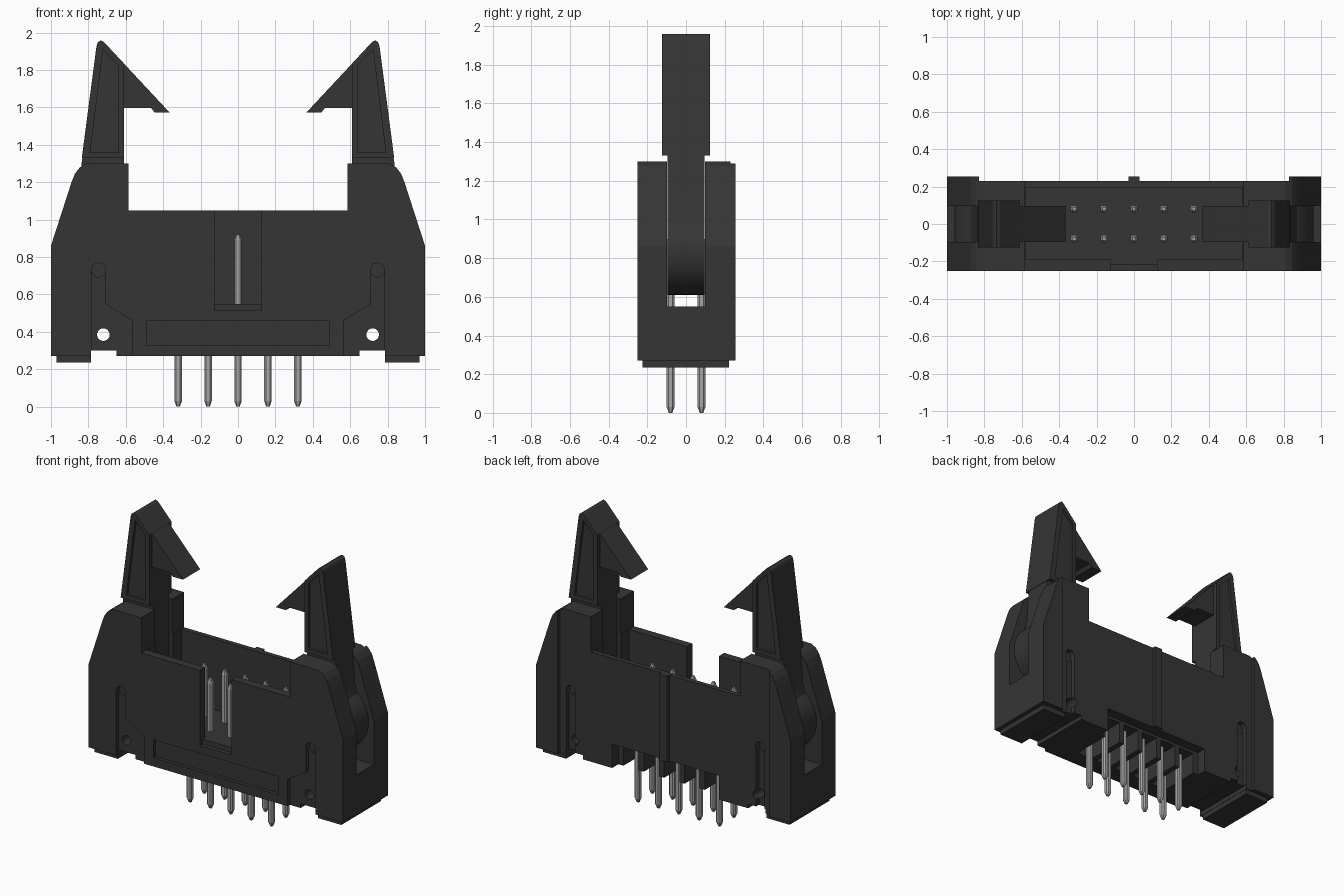
import bpy, bmesh, math
from math import cos, sin, radians

if "Cube" in bpy.data.objects:
    bpy.data.objects.remove(bpy.data.objects["Cube"], do_unlink=True)


def material(name, value):
    m = bpy.data.materials.new(name)
    m.use_nodes = True
    m.diffuse_color = (value, value, value, 1)
    m.node_tree.nodes["Principled BSDF"].inputs["Base Color"].default_value = (value, value, value, 1)
    return m


BLACK = material("black plastic", 0.036)
METAL = material("pin metal", 0.38)


def finish(name, bm, mat):
    bmesh.ops.recalc_face_normals(bm, faces=bm.faces)
    mesh = bpy.data.meshes.new(name)
    bm.to_mesh(mesh)
    bm.free()
    mesh.materials.append(mat)
    ob = bpy.data.objects.new(name, mesh)
    bpy.context.collection.objects.link(ob)
    return ob


def prism(name, pts, y0, y1, side=1):
    """Extrude an x-z outline along y, optionally mirrored in x."""
    bm = bmesh.new()
    face = bm.faces.new([bm.verts.new((side * x, y0, z)) for x, z in pts])
    out = bmesh.ops.extrude_face_region(bm, geom=[face])["geom"]
    for v in out:
        if isinstance(v, bmesh.types.BMVert):
            v.co.y = y1
    return finish(name, bm, BLACK)


def box(name, x0, x1, y0, y1, z0, z1, side=1):
    return prism(name, [(x0, z0), (x1, z0), (x1, z1), (x0, z1)], y0, y1, side)


def arc(cx, cz, r, a0, a1, n):
    return [(cx + r * cos(radians(a0 + (a1 - a0) * i / n)),
             cz + r * sin(radians(a0 + (a1 - a0) * i / n))) for i in range(n + 1)]


def disc(cx, cz, r, y0, y1, side):
    return prism("cutter", arc(cx, cz, r, 0, 337.5, 15), y0, y1, side)


def cut(target, cutter):
    mod = target.modifiers.new("cut", "BOOLEAN")
    mod.operation, mod.solver, mod.object = "DIFFERENCE", "EXACT", cutter
    bpy.context.view_layer.objects.active = target
    bpy.ops.object.modifier_apply(modifier=mod.name)
    bpy.data.objects.remove(cutter, do_unlink=True)


def cut_box(target, *dims, side=1):
    cut(target, box("cutter", *dims, side))


# Housing outline with the two tall end towers
half = [(1, 0.27), (1, 0.86), (0.89, 1.2), (0.872, 1.245), (0.845, 1.28),
        (0.81, 1.3), (0.585, 1.3), (0.585, 1.05)]
body = prism("housing", half + [(-x, z) for x, z in reversed(half)], -0.25, 0.255)
cut_box(body, -0.83, 0.83, 0.23, 0.4, 0, 1.5)

# Pin cavity, polarising notch and shallow front panel
cut_box(body, -0.58, 0.58, -0.19, 0.195, 0.55, 1.2)
cut_box(body, -0.125, 0.125, -0.4, -0.1, 0.55, 1.2)
cut_box(body, -0.125, 0.125, -0.4, -0.22, 0.515, 1.2)
cut_box(body, -0.49, 0.49, -0.4, -0.225, 0.33, 0.46)

# Comb of pin channels open to the back and underneath
cut_box(body, -0.42, 0.42, 0.16, 0.4, 0.1, 0.44)
for i in range(5):
    x = (i - 2) * 0.16
    cut_box(body, x - 0.06, x + 0.06, -0.13, 0.3, 0.1, 0.42)

# Tower details on both ends
for s in (1, -1):
    cut_box(body, 0.5, 1.2, -0.097, 0.097, 0.55, 1.5, side=s)
    cut_box(body, 0.65, 0.785, -0.5, 0.5, 0.1, 0.3, side=s)
    relief = [(0.783, 0.2), (0.783, 0.73), (0.71, 0.73), (0.71, 0.55),
              (0.565, 0.46), (0.565, 0.2)]
    cut(body, prism("cutter", relief, -0.4, -0.225, s))
    cut_box(body, 0.712, 0.78, 0.2, 0.4, 0.2, 0.73, side=s)
    cut(body, disc(0.746, 0.73, 0.038, -0.4, -0.21, s))
    cut(body, disc(0.746, 0.73, 0.038, 0.19, 0.4, s))
    cut(body, disc(0.72, 0.385, 0.034, -0.5, 0.5, s))

box("key_rib", -0.03, 0.03, 0.22, 0.255, 0.44, 1.05)

# Feet and swinging latches
for s, label in ((1, "left"), (-1, "right")):
    box(label + "_foot", 0.787, 0.97, -0.225, 0.222, 0.235, 0.28, s)

    barrel = arc(0.73, 0.84, 0.23, -90, 52, 18)
    leg = prism(label + "_latch_leg",
                barrel + [(0.85, 1.09), (0.837, 1.3), (0.83, 1.34), (0.61, 1.34), (0.61, 0.61)],
                -0.096, 0.096, s)
    head = prism(label + "_latch_head",
                 [(0.835, 1.33), (0.757, 1.925), (0.75, 1.947), (0.735, 1.959),
                  (0.717, 1.95), (0.61, 1.835), (0.61, 1.33)], -0.125, 0.125, s)
    panel = [(0.79, 1.36), (0.722, 1.91), (0.64, 1.825), (0.64, 1.36)]
    for y0, y1 in ((-0.3, -0.108), (0.108, 0.3)):
        cut(head, prism("cutter", panel, y0, y1, s))
    prism(label + "_latch_hook",
          [(0.62, 1.845), (0.365, 1.572), (0.445, 1.572), (0.465, 1.597), (0.62, 1.597)],
          -0.097, 0.097, s)
    bpy.ops.object.select_all(action="DESELECT")
    leg.select_set(True)
    bpy.context.view_layer.objects.active = leg
    bpy.ops.object.shade_smooth_by_angle(angle=radians(25))


def pin(name, x, y):
    """Chamfered square pin with tapered ends."""
    bm = bmesh.new()
    w, c = 0.02, 0.011
    section = [(w, c), (c, w), (-c, w), (-w, c), (-w, -c), (-c, -w), (c, -w), (w, -c)]
    rings = [[bm.verts.new((x + px * k, y + py * k, z)) for px, py in section]
             for z, k in ((0.005, 0.45), (0.03, 1), (0.89, 1), (0.92, 0.45))]
    for a, b in zip(rings, rings[1:]):
        for i in range(8):
            j = (i + 1) % 8
            bm.faces.new((a[i], a[j], b[j], b[i]))
    bm.faces.new(rings[0])
    bm.faces.new(rings[-1])
    for v in rings[0]:
        v.co.z = 0
    finish(name, bm, METAL)


# Two rows of five contact pins
for i in range(5):
    for row, y in (("front", -0.08), ("back", 0.08)):
        pin(f"{row}_pin_{i + 1}", (i - 2) * 0.16, y)
